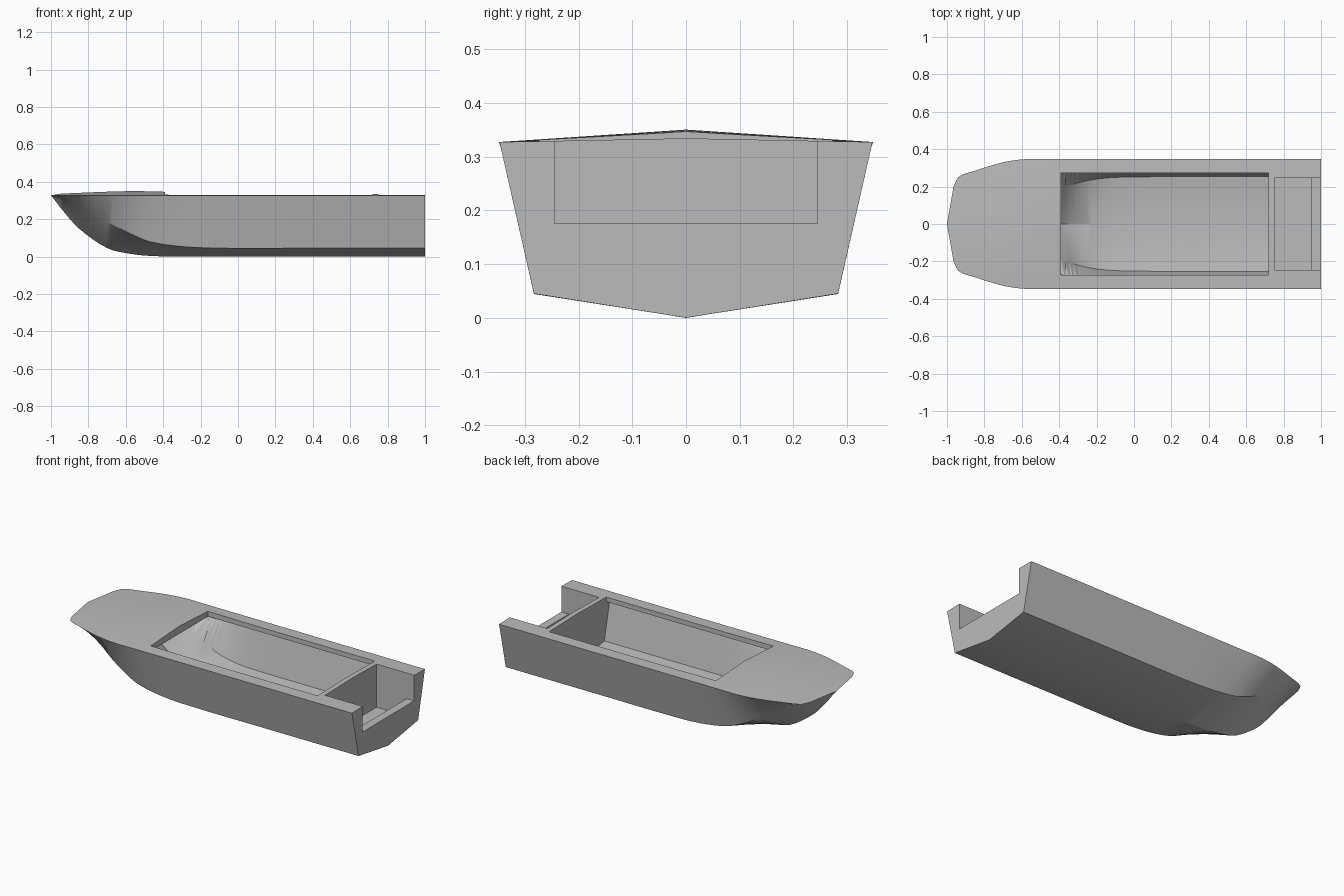
import bpy
import bmesh

cube = bpy.data.objects.get("Cube")
if cube:
    bpy.data.objects.remove(cube, do_unlink=True)

grey = bpy.data.materials.new("plain grey")
grey.use_nodes = True
grey.diffuse_color = (0.5, 0.5, 0.5, 1)
grey.node_tree.nodes["Principled BSDF"].inputs["Base Color"].default_value = (0.5, 0.5, 0.5, 1)


def refine(stations, steps):
    """Add smooth in-between stations, with every value a cubic in x."""
    def slope(i):
        a, b = stations[max(i - 1, 0)], stations[min(i + 1, len(stations) - 1)]
        return [(q - p) / (b[0] - a[0]) for p, q in zip(a, b)]
    result = []
    for i in range(len(stations) - 1):
        a, b, sa, sb = stations[i], stations[i + 1], slope(i), slope(i + 1)
        h = b[0] - a[0]
        for k in range(steps):
            t = k / steps
            u = 1 - t
            result.append([p * u * u * (1 + 2 * t) + q * t * t * (3 - 2 * t)
                           + h * (m * t * u * u - n * t * t * u)
                           for p, q, m, n in zip(a, b, sa, sb)])
    return result + [stations[-1]]


def loft(name, sections):
    """Skin a row of closed sections into a solid."""
    bm = bmesh.new()
    rings = [[bm.verts.new(p) for p in s] for s in sections]
    n = len(rings[0])
    for a, b in zip(rings, rings[1:]):
        for i in range(n):
            j = (i + 1) % n
            bm.faces.new((a[i], a[j], b[j], b[i]))
    bm.faces.new(rings[0])
    bm.faces.new(rings[-1])
    bmesh.ops.remove_doubles(bm, verts=bm.verts, dist=0.0005)
    bmesh.ops.triangulate(bm, faces=[f for f in bm.faces if len(f.verts) == 4])
    bmesh.ops.recalc_face_normals(bm, faces=bm.faces)
    mesh = bpy.data.meshes.new(name)
    bm.to_mesh(mesh)
    bm.free()
    mesh.materials.append(grey)
    obj = bpy.data.objects.new(name, mesh)
    bpy.context.collection.objects.link(obj)
    return obj


def section(x, edge, edge_z, chine, chine_z, keel_z, crown_z):
    return [(x, 0, keel_z), (x, chine, chine_z), (x, edge, edge_z),
            (x, 0, crown_z), (x, -edge, edge_z), (x, -chine, chine_z)]


def box(name, x0, x1, y, z0, z1):
    corners = [(-y, z0), (y, z0), (y, z1), (-y, z1)]
    return loft(name, [[(x, *c) for c in corners] for x in (x0, x1)])


# Hull: x, deck edge y, chine y, chine z, keel z, deck centre z
hull_stations = [
    (-0.965, 0.2, 0.05, 0.312, 0.283, 0.334),
    (-0.94, 0.25, 0.085, 0.302, 0.25, 0.337),
    (-0.85, 0.285, 0.17, 0.258, 0.15, 0.341),
    (-0.7, 0.33, 0.235, 0.185, 0.046, 0.347),
    (-0.58, 0.347, 0.262, 0.125, 0.016, 0.35),
    (-0.47, 0.347, 0.275, 0.08, 0.004, 0.349),
    (-0.29, 0.347, 0.283, 0.053, 0, 0.343),
    (-0.07, 0.347, 0.283, 0.045, 0, 0.335),
    (0.3, 0.347, 0.283, 0.045, 0, 0.334),
    (1, 0.347, 0.283, 0.045, 0, 0.334),
]
sheer = 0.327
sections = [[(-1, 0, sheer)] * 6]
sections += [section(x, e, sheer, c, cz, k, d)
             for x, e, c, cz, k, d in refine(hull_stations, 4)]
hull = loft("hull", sections)

# Hollow under the deck: x, top y, chine y, chine z, keel z
hollow_stations = [
    (-0.52, 0.25, 0.16, 0.285, 0.22),
    (-0.39, 0.29, 0.19, 0.2, 0.115),
    (-0.3, 0.3, 0.22, 0.13, 0.07),
    (-0.2, 0.305, 0.24, 0.09, 0.045),
    (-0.08, 0.305, 0.25, 0.075, 0.036),
    (0.2, 0.305, 0.253, 0.072, 0.035),
    (0.72, 0.305, 0.253, 0.072, 0.035),
]
ceiling = 0.3
cutters = [
    loft("hollow_cutter", [section(x, t, ceiling, c, cz, k, ceiling)
                           for x, t, c, cz, k in refine(hollow_stations, 4)]),
    box("cockpit_opening_cutter", -0.39, 0.7195, 0.272, 0.28, 0.5),
    box("motor_well_cutter", 0.75, 0.95, 0.245, 0.07, 0.5),
    box("transom_notch_cutter", 0.93, 1.1, 0.2449, 0.175, 0.5),
]
for cutter in cutters:
    cut = hull.modifiers.new(cutter.name, 'BOOLEAN')
    cut.operation = 'DIFFERENCE'
    cut.solver = 'EXACT'
    cut.object = cutter

# Apply the cuts, then drop the cutters
bpy.context.view_layer.update()
graph = bpy.context.evaluated_depsgraph_get()
cut_mesh = bpy.data.meshes.new_from_object(hull.evaluated_get(graph))
hull.modifiers.clear()
hull.data = cut_mesh
for cutter in cutters:
    bpy.data.objects.remove(cutter, do_unlink=True)

# Smooth skin with crisp corners
bpy.ops.object.select_all(action='DESELECT')
hull.select_set(True)
bpy.context.view_layer.objects.active = hull
bpy.ops.object.shade_smooth_by_angle(angle=0.4)
